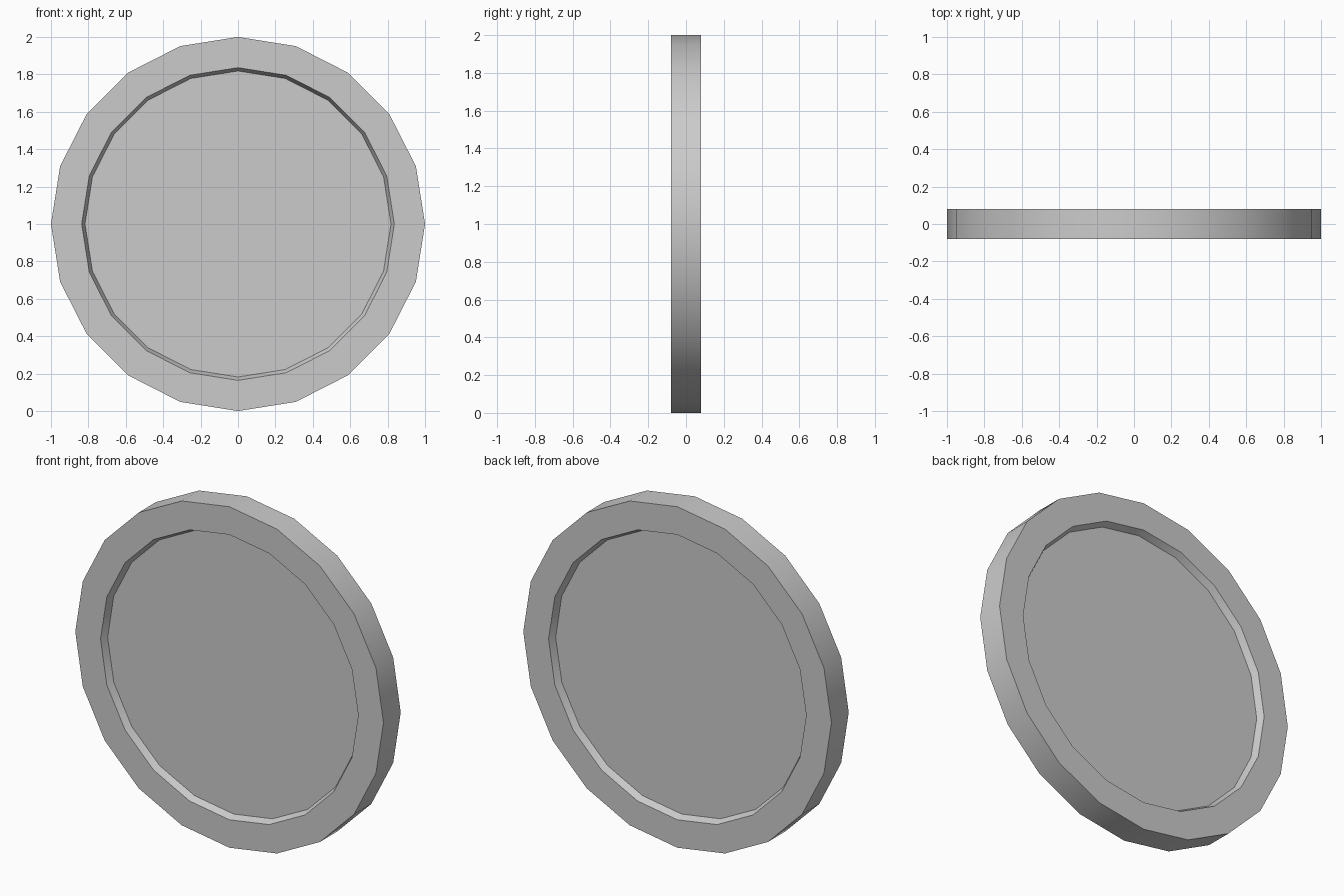
import bpy, bmesh, math

if "Cube" in bpy.data.objects:
    bpy.data.objects.remove(bpy.data.objects["Cube"])

SIDES = 20
# (radius, y) rings from the front recess floor, over the rim, to the back recess floor
PROFILE = [(0.818, -0.04), (0.836, -0.08), (1.0, -0.08),
           (1.0, 0.08), (0.836, 0.08), (0.818, 0.04)]

bm = bmesh.new()


def ring(radius, y):
    return [bm.verts.new((radius * math.cos(2 * math.pi * i / SIDES), y,
                          1 + radius * math.sin(2 * math.pi * i / SIDES)))
            for i in range(SIDES)]


# Rim and recess walls
rings = [ring(r, y) for r, y in PROFILE]
for a, b in zip(rings, rings[1:]):
    for i in range(SIDES):
        j = (i + 1) % SIDES
        bm.faces.new((a[i], a[j], b[j], b[i]))

# Sunken front and back faces
bm.faces.new(rings[0])
bm.faces.new(rings[-1])
bmesh.ops.recalc_face_normals(bm, faces=bm.faces)

mesh = bpy.data.meshes.new("disc")
bm.to_mesh(mesh)
bm.free()
disc = bpy.data.objects.new("disc", mesh)
bpy.context.collection.objects.link(disc)

# Smooth around the rim, sharp at the edges
bpy.context.view_layer.objects.active = disc
disc.select_set(True)
bpy.ops.object.shade_smooth_by_angle(angle=math.radians(30))
